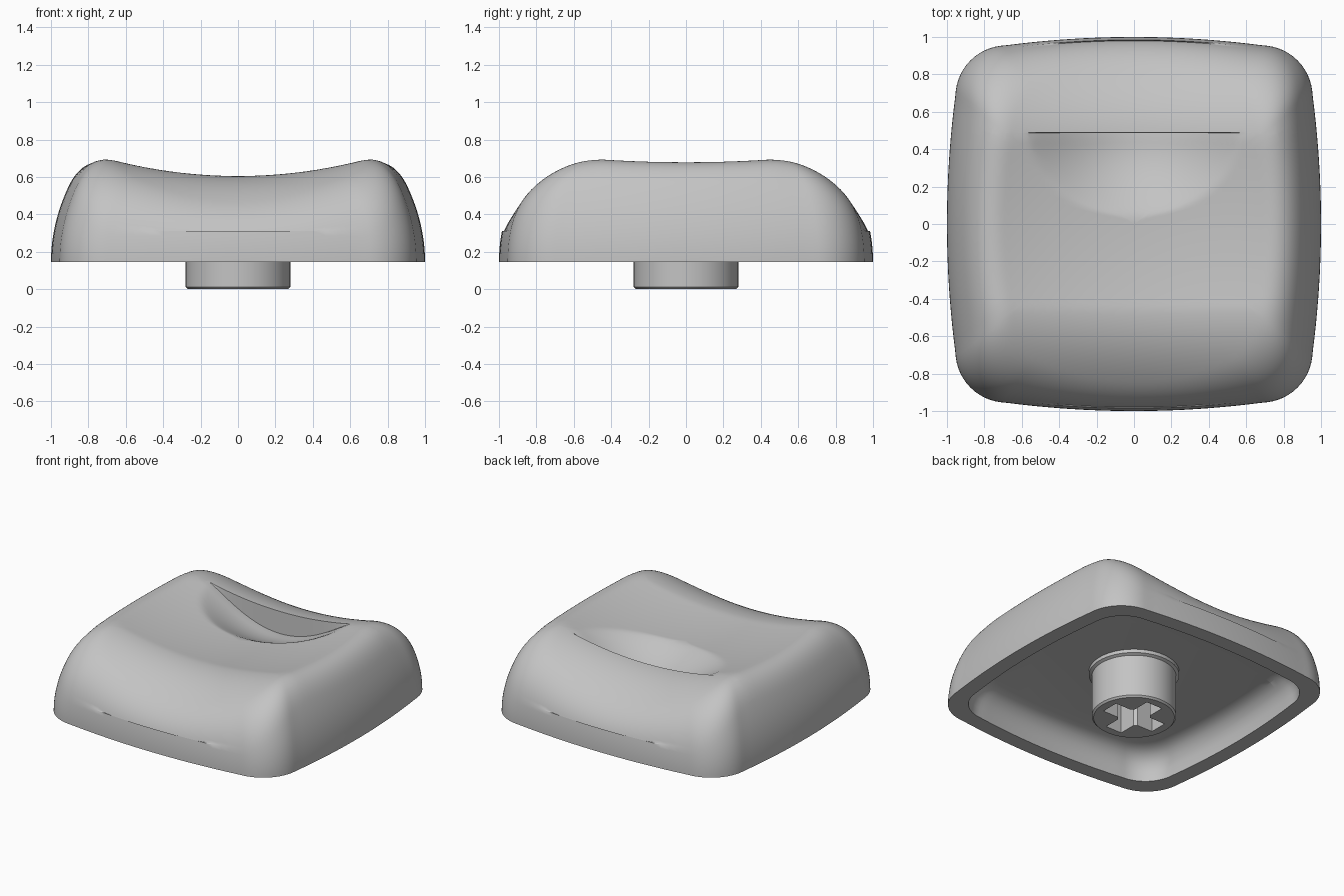
import bpy, bmesh
from math import sin, cos, pi, sqrt, radians

if "Cube" in bpy.data.objects:
    bpy.data.objects.remove(bpy.data.objects["Cube"], do_unlink=True)

grey = bpy.data.materials.new("plain grey")
grey.use_nodes = True
colour = (0.55, 0.55, 0.55, 1)
grey.diffuse_color = colour
grey.node_tree.nodes["Principled BSDF"].inputs["Base Color"].default_value = colour

BASE = 0.145        # height of the skirt's lower rim
CEILING = 0.35      # height of the hollow's flat ceiling
LEDGE = 0.49        # y position of the finger scoop's wall


def make_object(name, bm):
    bmesh.ops.recalc_face_normals(bm, faces=bm.faces)
    mesh = bpy.data.meshes.new(name)
    bm.to_mesh(mesh)
    bm.free()
    obj = bpy.data.objects.new(name, mesh)
    bpy.context.collection.objects.link(obj)
    mesh.materials.append(grey)
    return obj


def smooth(obj):
    bpy.ops.object.select_all(action="DESELECT")
    obj.select_set(True)
    bpy.context.view_layer.objects.active = obj
    bpy.ops.object.shade_smooth_by_angle(angle=radians(32))


def footprint():
    """Square outline with bulging sides and round corners."""
    quarter = []
    for i in range(21):
        y = -0.68 + 1.36 * i / 20
        quarter.append((1 - 0.095 * y * y, y))
    for i in range(1, 14):
        a = pi / 2 * i / 14
        quarter.append((0.68 + 0.275 * cos(a), 0.68 + 0.275 * sin(a)))
    points = []
    for _ in range(4):
        points += quarter
        quarter = [(-y, x) for x, y in quarter]
    return points


def top_height(x, y, inset):
    """Dished top blended softly into the curved skirt."""
    dish = 0.605 + 0.19 * x * x
    if abs(y) < 0.45:
        dish -= 0.025 * (1 - (y / 0.45) ** 2)
    else:
        dish -= 0.9 * (abs(y) - 0.45) ** 2
    wall = BASE + 1.32 * sqrt(inset)
    blend = 0.2
    h = max(0, blend - abs(dish - wall)) / blend
    return max(BASE, min(dish, wall) - (h * h * blend / 4 if inset > 0.02 else 0))


def scoop_depth(x, y):
    if y >= LEDGE:
        return 0
    u = max(0, 1 - (x / 0.57) ** 2 - ((LEDGE - y) / 0.45) ** 2)
    return 0.16 * u ** 1.3 * min(1, (LEDGE - y) / 0.004)


# Cap: top and skirt rings, then the rim and the hollow underneath
bm = bmesh.new()
outline = footprint()
rings = []
STEPS = 56
for i in range(STEPS - 1, -1, -1):
    inset = (i / STEPS) ** 2
    s = 1 - inset
    rings.append([bm.verts.new((x * s, y * s, top_height(x * s, y * s, inset)))
                  for x, y in outline])
for s, z in ((0.89, BASE), (0.885, 0.21), (0.87, 0.265), (0.84, 0.31),
             (0.8, 0.338), (0.75, CEILING)):
    rings.append([bm.verts.new((x * s, y * s, z)) for x, y in outline])
count = len(outline)
for a, b in zip(rings, rings[1:]):
    for i in range(count):
        j = (i + 1) % count
        bm.faces.new((a[i], a[j], b[j], b[i]))
middle = bm.verts.new((0, 0, top_height(0, 0, 1)))
for i in range(count):
    bm.faces.new((middle, rings[0][i], rings[0][(i + 1) % count]))
bm.faces.new(rings[-1])

# Finger scoop: cut the top along the ledge, then sink the part in front of it
for y in (LEDGE, LEDGE - 0.004):
    bmesh.ops.bisect_plane(bm, geom=bm.verts[:] + bm.edges[:] + bm.faces[:],
                           dist=0.0001, plane_co=(0, y, 0), plane_no=(0, 1, 0))
for v in bm.verts:
    if v.co.z > 0.4:
        v.co.z -= scoop_depth(v.co.x, v.co.y)
smooth(make_object("cap", bm))

# Stem: turned post with a chamfered foot and a wider collar at the ceiling
bm = bmesh.new()
sides = 64
profile = ((0.268, 0), (0.28, 0.012), (0.28, 0.315), (0.3, 0.325), (0.3, CEILING + 0.01))
loops = [[bm.verts.new((r * cos(2 * pi * i / sides), r * sin(2 * pi * i / sides), z))
          for i in range(sides)] for r, z in profile]
for a, b in zip(loops, loops[1:]):
    for i in range(sides):
        j = (i + 1) % sides
        bm.faces.new((a[i], a[j], b[j], b[i]))
bm.faces.new(loops[0])
bm.faces.new(loops[-1])
stem = make_object("stem", bm)

# Cross-shaped socket cut up into the stem
bm = bmesh.new()
long, short = 0.21, 0.065
corner = [(long, -short), (long, short), (short + 0.02, short), (short, short + 0.02)]
cross = []
for _ in range(4):
    cross += corner
    corner = [(-y, x) for x, y in corner]
face = bm.faces.new([bm.verts.new((x, y, -0.05)) for x, y in cross])
lifted = bmesh.ops.extrude_face_region(bm, geom=[face])["geom"]
bmesh.ops.translate(bm, vec=(0, 0, 0.38),
                    verts=[g for g in lifted if isinstance(g, bmesh.types.BMVert)])
socket_cutter = make_object("socket_cutter", bm)
socket_cutter.hide_render = True

cut = stem.modifiers.new("socket", "BOOLEAN")
cut.operation = "DIFFERENCE"
cut.solver = "EXACT"
cut.object = socket_cutter
bpy.ops.object.select_all(action="DESELECT")
stem.select_set(True)
bpy.context.view_layer.objects.active = stem
bpy.ops.object.modifier_apply(modifier=cut.name)
bpy.data.objects.remove(socket_cutter, do_unlink=True)
smooth(stem)
